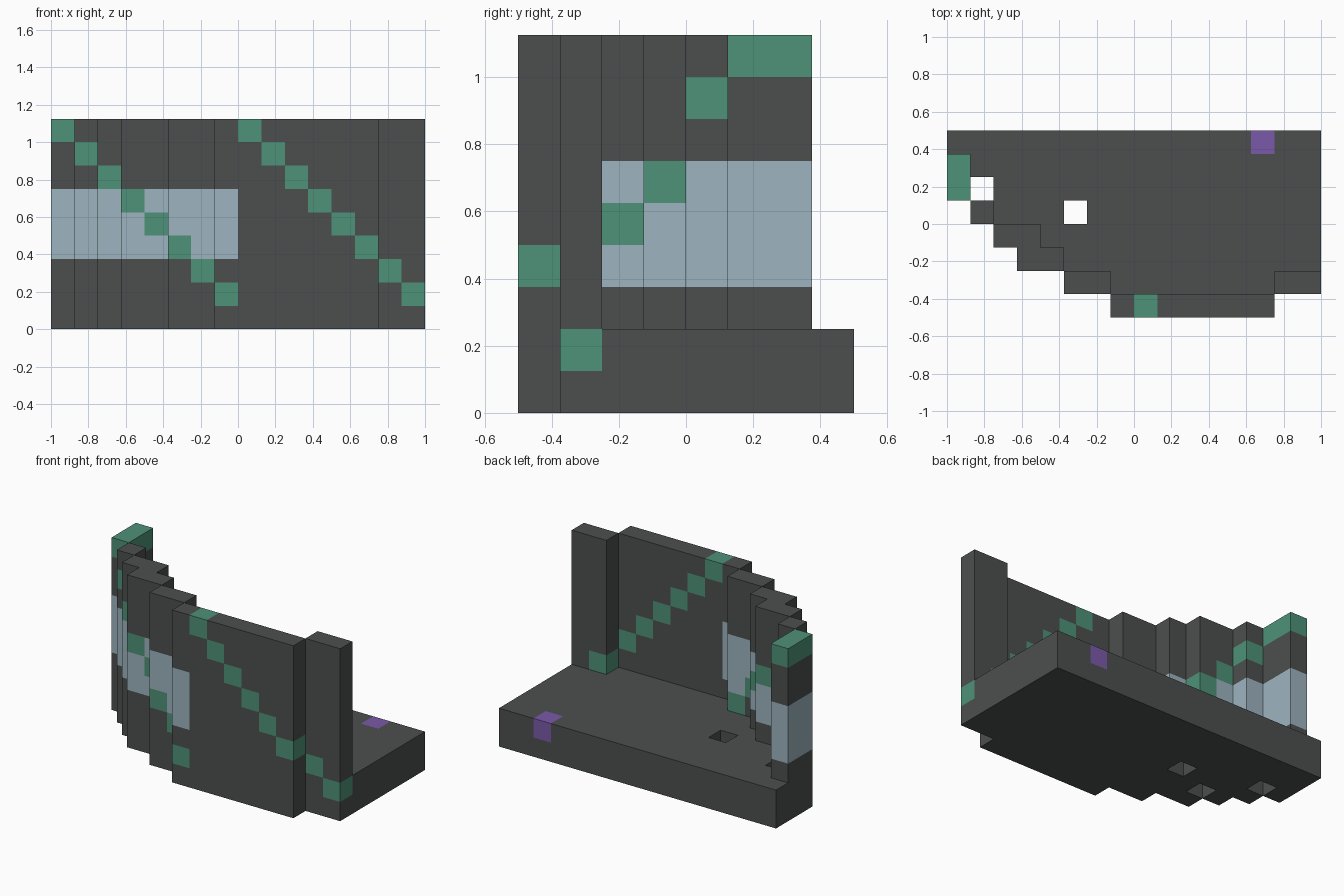
import bpy
import bmesh
from mathutils import Vector

cube = bpy.data.objects.get("Cube")
if cube:
    bpy.data.objects.remove(cube, do_unlink=True)

U = 0.125                 # block size
COLS, ROWS, HIGH, SLAB = 16, 8, 9, 2


def material(name, rgb):
    m = bpy.data.materials.new(name)
    m.use_nodes = True
    m.diffuse_color = (*rgb, 1)
    m.node_tree.nodes["Principled BSDF"].inputs["Base Color"].default_value = (*rgb, 1)
    return m


MATS = [material("charcoal", (0.073, 0.078, 0.078)),
        material("green", (0.076, 0.287, 0.188)),
        material("pale_blue", (0.337, 0.456, 0.521)),
        material("purple", (0.195, 0.102, 0.392))]
CHARCOAL, GREEN, BLUE, PURPLE = range(4)

# Rows filled by the wall in each column, from right to left
wall_rows = [(5, 6), (4,), (3,), (2, 3), (2,), (1,), (1,)] + [(0,)] * 7 + [(1,)] * 2
holes = {(1, 5), (5, 4), (3, 3)}

wall, floor = set(), set()
for i, rows in enumerate(wall_rows):
    for j in rows:
        start = SLAB if (i, j) in holes else 0
        wall |= {(i, j, k) for k in range(start, HIGH)}
    for j in range(max(rows) + 1, ROWS):
        if (i, j) not in holes:
            floor |= {(i, j, k) for k in range(SLAB)}
solid = wall | floor


def wall_colour(i, j, k):
    # Two descending diagonal stripes over a wide window band
    if k == HIGH - 1 - i % 8:
        return GREEN
    return BLUE if i < 8 and 3 <= k <= 5 else CHARCOAL


def floor_colour(i, j, k):
    return PURPLE if (i, j, k) == (13, ROWS - 1, 1) else CHARCOAL


def build(name, cells, colour):
    """Skin a set of blocks with faces wherever a block meets open air."""
    bm = bmesh.new()
    for cell in sorted(cells):
        centre = Vector(cell) + Vector((0.5, 0.5, 0.5))
        for axis in range(3):
            for sign in (-1, 1):
                n = Vector((0, 0, 0))
                n[axis] = sign
                if tuple(int(c + d) for c, d in zip(cell, n)) in solid:
                    continue
                a = Vector((0, 0, 0))
                a[(axis + 1) % 3] = 0.5
                b = n.cross(a)
                mid = centre + n / 2
                corners = (mid - a - b, mid + a - b, mid + a + b, mid - a + b)
                face = bm.faces.new([bm.verts.new(c) for c in corners])
                face.material_index = colour(*cell)
    bmesh.ops.remove_doubles(bm, verts=bm.verts, dist=0.01)
    for v in bm.verts:
        v.co = (v.co - Vector((COLS / 2, ROWS / 2, 0))) * U
    mesh = bpy.data.meshes.new(name)
    bm.to_mesh(mesh)
    bm.free()
    for m in MATS:
        mesh.materials.append(m)
    bpy.context.collection.objects.link(bpy.data.objects.new(name, mesh))


build("floor_slab", floor, floor_colour)
build("stepped_wall", wall, wall_colour)
